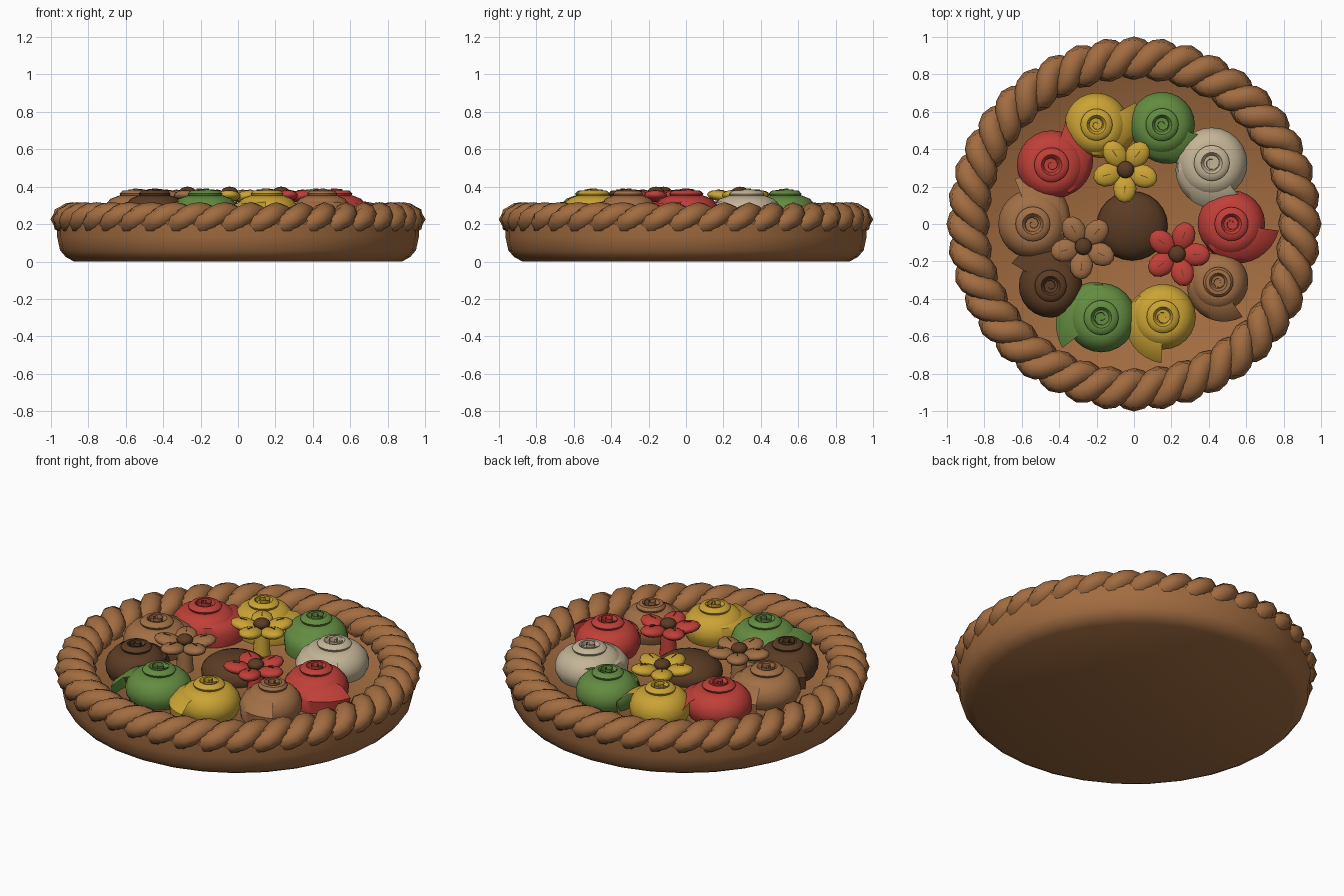
import bpy, bmesh, math
from math import sin, cos, pi, radians
from mathutils import Matrix, Vector

if "Cube" in bpy.data.objects:
    bpy.data.objects.remove(bpy.data.objects["Cube"], do_unlink=True)


def material(name, r, g, b):
    m = bpy.data.materials.new(name)
    m.use_nodes = True
    m.diffuse_color = (r, g, b, 1)
    m.node_tree.nodes["Principled BSDF"].inputs["Base Color"].default_value = (r, g, b, 1)
    return m


crust = material("crust brown", .36, .15, .052)
tan = material("petal tan", .36, .16, .062)
red = material("petal red", .53, .05, .04)
yellow = material("petal yellow", .60, .37, .035)
green = material("petal green", .125, .26, .052)
cream = material("petal cream", .55, .46, .31)
dark = material("dark chocolate", .105, .045, .018)


def finish(name, bm, mat, angle=40, location=(0, 0, 0)):
    bmesh.ops.recalc_face_normals(bm, faces=bm.faces)
    mesh = bpy.data.meshes.new(name)
    bm.to_mesh(mesh)
    bm.free()
    mesh.materials.append(mat)
    obj = bpy.data.objects.new(name, mesh)
    bpy.context.collection.objects.link(obj)
    obj.location = location
    bpy.ops.object.select_all(action='DESELECT')
    obj.select_set(True)
    bpy.context.view_layer.objects.active = obj
    bpy.ops.object.shade_smooth_by_angle(angle=radians(angle))
    return obj


def skin(bm, rows, closed_rows=False, closed_cols=False):
    """Bridge rows of points with quads."""
    vs = [[bm.verts.new(p) for p in row] for row in rows]
    n, k = len(vs), len(vs[0])
    for i in range(n if closed_rows else n - 1):
        for j in range(k if closed_cols else k - 1):
            a, b = vs[i], vs[(i + 1) % n]
            bm.faces.new((a[j], b[j], b[(j + 1) % k], a[(j + 1) % k]))
    return vs


def lathe(bm, profile, sides):
    """Spin a profile about z and cap both ends."""
    rows = [[(r * cos(2 * pi * i / sides), r * sin(2 * pi * i / sides), z)
             for i in range(sides)] for r, z in profile]
    vs = skin(bm, rows, closed_cols=True)
    bm.faces.new(vs[0])
    bm.faces.new(vs[-1])


# Dish with a sunken floor
bm = bmesh.new()
lathe(bm, [(.875, 0), (.92, .025), (.95, .06), (.965, .13), (.965, .22),
           (.84, .24), (.78, .19)], 32)
finish("crust_dish", bm, crust)

# Rope rim: two strands wound around a ring
TURNS, STEPS = 20, 12


def rope_point(t, start):
    ring, wind = 2 * pi * t, 2 * pi * TURNS * t + start
    r = .885 + .053 * cos(wind)
    return Vector((r * cos(ring), r * sin(ring), .225 + .034 * sin(wind)))


for name, start in (("rim_strand_a", 0), ("rim_strand_b", pi)):
    bm = bmesh.new()
    rows = []
    count = TURNS * STEPS
    for i in range(count):
        t = i / count
        c = rope_point(t, start)
        d = (rope_point(t + .001, start) - rope_point(t - .001, start)).normalized()
        u = Vector((0, 0, 1)).cross(d).normalized()
        w = d.cross(u)
        rows.append([c + .063 * cos(a) * u + .058 * sin(a) * w
                     for a in (2 * pi * j / 8 for j in range(8))])
    skin(bm, rows, closed_rows=True, closed_cols=True)
    finish(name, bm, crust, 60)


def rose(name, x, y, size, tip, mat):
    """Round rose with a rolled centre and a loose outer petal ending at tip degrees."""
    bm = bmesh.new()
    lathe(bm, [(.85, .18), (.98, .225), (1, .26), (.93, .30), (.76, .335),
               (.52, .352), (.47, .35), (.5, .362), (.42, .378), (.3, .38),
               (.22, .362), (.05, .36)], 24)
    # loose outer petal, widening along its sweep
    rows = []
    for i in range(13):
        f = i / 12
        a = radians(tip - 130 * (1 - f))
        out = 1 + .42 * f
        rows.append([(r * cos(a), r * sin(a), z) for r, z in
                     ((.72, .325), (.95 + .12 * f, .305 + .01 * f), (out, .265), (out - .05, .19))])
    skin(bm, rows)
    # rolled centre petal
    rows = []
    for i in range(15):
        f = i / 14
        a = radians(tip + 600 * f)
        r = .06 + .25 * f
        rows.append([(q * cos(a), q * sin(a), z) for q, z in ((r * .9, .35), (r, .391 - .008 * f))])
    skin(bm, rows)
    for v in bm.verts:
        v.co.x *= size
        v.co.y *= size
    finish(name, bm, mat, 45, (x, y, 0))


rose("rose_back_left", -.20, .53, .17, 30, yellow)
rose("rose_back_right", .15, .53, .175, -15, green)
rose("rose_right_back", .415, .325, .19, -50, cream)
rose("rose_right", .52, 0, .18, -8, red)
rose("rose_right_front", .45, -.31, .16, -55, tan)
rose("rose_front_right", .155, -.495, .175, -92, yellow)
rose("rose_front_left", -.175, -.50, .185, -142, green)
rose("rose_left_front", -.445, -.33, .17, 150, dark)
rose("rose_left", -.54, 0, .185, 112, tan)
rose("rose_left_back", -.44, .315, .185, 72, red)

# Low dome in the middle
bm = bmesh.new()
bmesh.ops.create_uvsphere(bm, u_segments=24, v_segments=12, radius=1,
                          matrix=Matrix.Diagonal((.19, .185, .105, 1)))
finish("centre_dome", bm, dark, 60, (-.01, -.01, .21))


def blossom(name, x, y, start, mat):
    """Five cupped petals around a button."""
    bm = bmesh.new()
    for k in range(5):
        turn = Matrix.Rotation(radians(start + 72 * k), 4, 'Z')
        petal = (turn @ Matrix.Translation((.1, 0, .35)) @ Matrix.Rotation(radians(-8), 4, 'Y')
                 @ Matrix.Diagonal((.078, .062, .03, 1)))
        bmesh.ops.create_uvsphere(bm, u_segments=12, v_segments=8, radius=1, matrix=petal)
    # thin stalk under the petals
    bmesh.ops.create_cone(bm, cap_ends=True, segments=10, radius1=.05, radius2=.04, depth=.15,
                          matrix=Matrix.Translation((0, 0, .265)))
    finish(name, bm, mat, 60, (x, y, 0))
    # creases at the petal roots
    bm = bmesh.new()
    for k in range(5):
        turn = Matrix.Rotation(radians(start + 72 * k), 4, 'Z')
        crease = (turn @ Matrix.Translation((.105, 0, .38)) @ Matrix.Rotation(radians(-8), 4, 'Y')
                  @ Matrix.Diagonal((.04, .004, .006, 1)))
        bmesh.ops.create_cube(bm, size=1, matrix=crease)
    finish(name + "_creases", bm, dark, 30, (x, y, 0))
    bm = bmesh.new()
    bmesh.ops.create_uvsphere(bm, u_segments=14, v_segments=8, radius=1,
                              matrix=Matrix.Diagonal((.046, .046, .03, 1)))
    finish(name + "_button", bm, dark, 60, (x, y, .37))


blossom("blossom_back", -.045, .29, 52, yellow)
blossom("blossom_left", -.27, -.12, 48, tan)
blossom("blossom_right", .23, -.16, 70, red)
